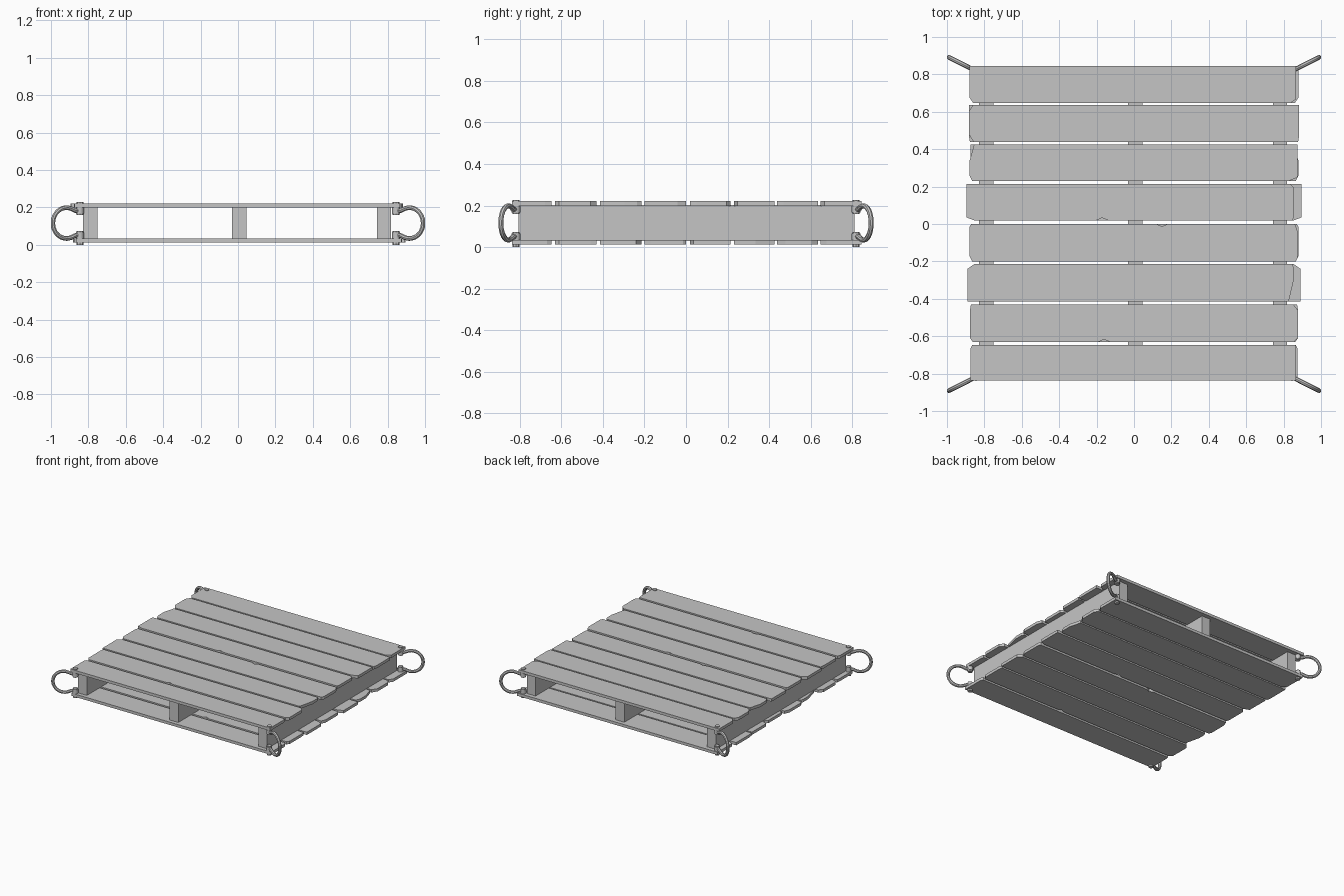
import bpy
import bmesh
import math

if "Cube" in bpy.data.objects:
    bpy.data.objects.remove(bpy.data.objects["Cube"], do_unlink=True)

grey = bpy.data.materials.new("plain grey")
grey.use_nodes = True
GREY = (0.56, 0.56, 0.56, 1)
grey.diffuse_color = GREY
grey.node_tree.nodes["Principled BSDF"].inputs["Base Color"].default_value = GREY


def add_mesh(name, bm):
    mesh = bpy.data.meshes.new(name)
    bmesh.ops.recalc_face_normals(bm, faces=bm.faces)
    bm.to_mesh(mesh)
    bm.free()
    mesh.materials.append(grey)
    obj = bpy.data.objects.new(name, mesh)
    bpy.context.collection.objects.link(obj)
    return obj


def prism(name, outline, z0, z1):
    """Extrude a flat outline from z0 to z1."""
    bm = bmesh.new()
    face = bm.faces.new([bm.verts.new((x, y, z0)) for x, y in outline])
    top = bmesh.ops.extrude_face_region(bm, geom=[face])["geom"]
    verts = [v for v in top if isinstance(v, bmesh.types.BMVert)]
    bmesh.ops.translate(bm, verts=verts, vec=(0, 0, z1 - z0))
    return add_mesh(name, bm)


def smooth(obj):
    bpy.ops.object.select_all(action="DESELECT")
    obj.select_set(True)
    bpy.context.view_layer.objects.active = obj
    bpy.ops.object.shade_smooth_by_angle(angle=math.radians(40))


def cylinder(name, x, y, z0, z1, r, sides=12):
    bpy.ops.mesh.primitive_cylinder_add(vertices=sides, radius=r, depth=z1 - z0,
                                        location=(x, y, (z0 + z1) / 2))
    obj = bpy.context.object
    obj.name = name
    obj.data.materials.append(grey)
    smooth(obj)


# Stringers running front to back
for side, x in (("right", -0.79), ("middle", 0.007), ("left", 0.78)):
    prism(side + "_stringer", [(x - 0.038, -0.807), (x + 0.038, -0.807),
                               (x + 0.038, 0.812), (x - 0.038, 0.812)], 0.03, 0.203)

# Deck boards: y0, y1, x0, x1, then worn corner cuts (dx, dy) in the order
# x0/y0, x1/y0, x1/y1, x0/y1
BOARDS = [
    (-0.837, -0.648, -0.875, 0.866, (0, 0), (0, 0), (0.004, 0.03), (0.01, 0.02)),
    (-0.630, -0.430, -0.877, 0.876, (0.015, 0.02), (0.02, 0.02), (0.025, 0.03), (0.005, 0.03)),
    (-0.415, -0.215, -0.890, 0.855, (0, 0), (0.028, 0.12), (0.01, 0.02), (0.035, 0.025)),
    (-0.200, 0.000, -0.880, 0.875, (0.015, 0.03), (0.01, 0.02), (0.015, 0.04), (0.01, 0.015)),
    (0.020, 0.215, -0.895, 0.855, (0.04, 0.015), (0.005, 0.03), (0.02, 0.02), (0, 0)),
    (0.230, 0.425, -0.880, 0.873, (0.015, 0.03), (0.045, 0.018), (0, 0), (0.025, 0.09)),
    (0.438, 0.635, -0.882, 0.882, (0.025, 0.04), (0.005, 0.03), (0, 0), (0.02, 0.03)),
    (0.647, 0.845, -0.880, 0.867, (0.02, 0.03), (0.03, 0.02), (0, 0), (0, 0)),
]
# Small splinters along board edges: board number -> (x, edge)
SPLINTERS = {1: (-0.16, 0), 3: (0.15, 1), 4: (-0.17, 0)}


def board_outline(i):
    y0, y1, x0, x1, a, b, c, d = BOARDS[i]
    low = [(x0 + a[0], y0), (x1 - b[0], y0)]
    high = [(x1 - c[0], y1), (x0 + d[0], y1)]
    if i in SPLINTERS:
        x, edge = SPLINTERS[i]
        if edge:
            high[1:1] = [(x + 0.03, y1), (x, y1 - 0.013), (x - 0.03, y1)]
        else:
            low[1:1] = [(x - 0.03, y0), (x, y0 + 0.013), (x + 0.03, y0)]
    points = low + [(x1, y0 + b[1]), (x1, y1 - c[1])] + high
    points += [(x0, y1 - d[1]), (x0, y0 + a[1])]
    # Square corners give the same point twice
    return list(dict.fromkeys(points))


for i in range(len(BOARDS)):
    outline = board_outline(i)
    prism(f"top_board_{i + 1}", outline, 0.199, 0.221)
    prism(f"bottom_board_{i + 1}", [(-x, y) for x, y in outline], 0.012, 0.034)

# Corner shackles: bow profile as (distance from bolt, height from mid level)
MID = 0.1165
HALF = [(0.0, 0.066), (0.028, 0.067), (0.055, 0.078), (0.085, 0.082),
        (0.125, 0.069), (0.153, 0.038)]
BOW = HALF + [(0.162, 0)] + [(d, -h) for d, h in reversed(HALF)]

for sx, side in ((-1, "right"), (1, "left")):
    for sy, end in ((-1, "front"), (1, "back")):
        tag = f"{end}_{side}"
        bx, by = sx * 0.845, sy * 0.818
        curve = bpy.data.curves.new(tag + "_shackle", "CURVE")
        curve.dimensions = "3D"
        curve.bevel_depth = 0.0125
        curve.bevel_resolution = 2
        curve.resolution_u = 4
        curve.use_fill_caps = True
        spline = curve.splines.new("BEZIER")
        spline.bezier_points.add(len(BOW) - 1)
        for p, (d, h) in zip(spline.bezier_points, BOW):
            p.co = (bx + sx * d * 0.89, by + sy * d * 0.45, MID + h)
            p.handle_left_type = p.handle_right_type = "AUTO"
        curve.materials.append(grey)
        bow = bpy.data.objects.new(tag + "_shackle", curve)
        bpy.context.collection.objects.link(bow)
        bpy.ops.object.select_all(action="DESELECT")
        bow.select_set(True)
        bpy.context.view_layer.objects.active = bow
        bpy.ops.object.convert(target="MESH")
        smooth(bpy.context.object)
        # Lugs gripping the boards, with bolts through them
        cylinder(tag + "_upper_lug", bx, by, 0.168, 0.199, 0.021)
        cylinder(tag + "_lower_lug", bx, by, 0.034, 0.065, 0.021)
        cylinder(tag + "_upper_bolt", bx, by, 0.16, 0.228, 0.018, 8)
        cylinder(tag + "_lower_bolt", bx, by, 0.0, 0.073, 0.018, 8)
